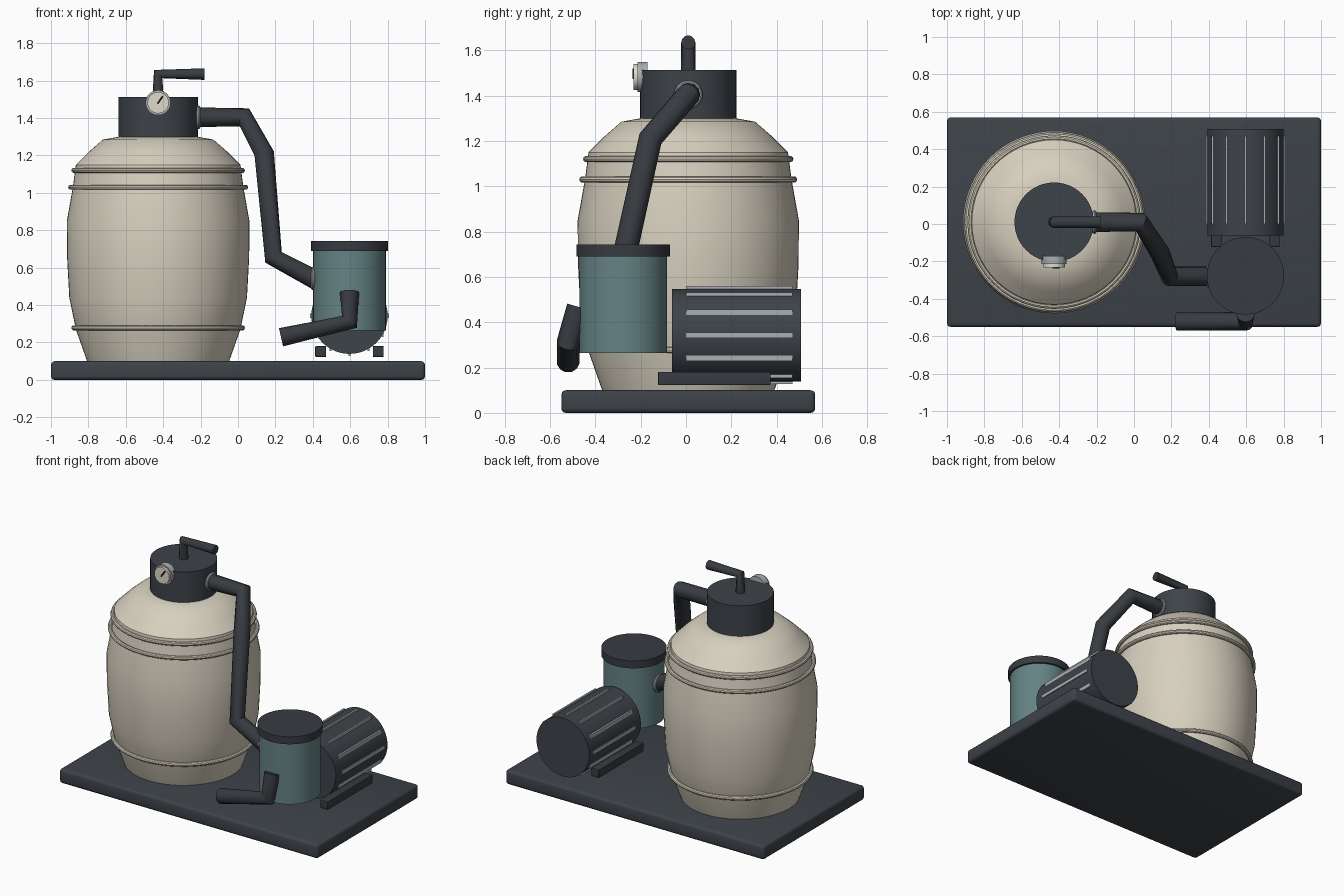
import bpy, bmesh, math
from mathutils import Matrix, Vector

if "Cube" in bpy.data.objects:
    bpy.data.objects.remove(bpy.data.objects["Cube"])


def mat(name, rgb):
    m = bpy.data.materials.new(name)
    m.diffuse_color = (*rgb, 1)
    m.use_nodes = True
    m.node_tree.nodes["Principled BSDF"].inputs["Base Color"].default_value = m.diffuse_color
    return m


CHARCOAL = mat("charcoal", (0.047, 0.056, 0.067))
BLACK = mat("black_plastic", (0.038, 0.043, 0.051))
CREAM = mat("cream", (0.68, 0.63, 0.52))
TEAL = mat("teal", (0.13, 0.225, 0.23))
STEEL = mat("steel", (0.40, 0.43, 0.45))
DIAL = mat("dial_white", (0.74, 0.70, 0.59))
NEEDLE = mat("needle_black", (0.01, 0.01, 0.012))


def finish(bm, name, m, angle=35):
    bmesh.ops.recalc_face_normals(bm, faces=bm.faces)
    me = bpy.data.meshes.new(name)
    bm.to_mesh(me)
    bm.free()
    me.materials.append(m)
    me.shade_smooth()
    me.set_sharp_from_angle(angle=math.radians(angle))
    ob = bpy.data.objects.new(name, me)
    bpy.context.collection.objects.link(ob)
    return ob


def box(name, lo, hi, m, bevel=0.0, tilt=0.0):
    lo, hi = Vector(lo), Vector(hi)
    bm = bmesh.new()
    bmesh.ops.create_cube(bm, size=1)
    bmesh.ops.scale(bm, vec=hi - lo, verts=bm.verts)
    if bevel:
        bmesh.ops.bevel(bm, geom=bm.edges[:], offset=bevel, segments=3,
                        profile=0.5, affect='EDGES')
    bmesh.ops.rotate(bm, matrix=Matrix.Rotation(tilt, 3, 'Y'), verts=bm.verts)
    bmesh.ops.translate(bm, vec=(lo + hi) / 2, verts=bm.verts)
    return finish(bm, name, m)


def lathe(name, profile, origin, m, axis='Z', steps=48, closed=False):
    """Revolve (radius, height) points about an axis through origin."""
    bm = bmesh.new()
    vs = [bm.verts.new((r, 0, h)) for r, h in profile]
    es = [bm.edges.new(p) for p in zip(vs, vs[1:])]
    if closed:
        es.append(bm.edges.new((vs[-1], vs[0])))
    bmesh.ops.spin(bm, geom=vs + es, cent=(0, 0, 0), axis=(0, 0, 1),
                   angle=math.tau, steps=steps, use_merge=False)
    bmesh.ops.remove_doubles(bm, verts=bm.verts, dist=1e-5)
    turn = {'Z': Matrix.Identity(3),
            'Y': Matrix.Rotation(-math.pi / 2, 3, 'X'),
            'X': Matrix.Rotation(math.pi / 2, 3, 'Y')}[axis]
    bmesh.ops.rotate(bm, matrix=turn, verts=bm.verts)
    bmesh.ops.translate(bm, vec=origin, verts=bm.verts)
    return finish(bm, name, m)


def cylinder(name, r, a, b, origin, m, axis='Z'):
    return lathe(name, [(0, a), (r, a), (r, b), (0, b)], origin, m, axis)


def ring(name, major, minor, origin, m, axis='Z'):
    pts = [(major + minor * math.cos(i * math.tau / 10),
            minor * math.sin(i * math.tau / 10)) for i in range(10)]
    return lathe(name, pts, origin, m, axis, closed=True)


def pipe(name, pts, r, m):
    cu = bpy.data.curves.new(name, 'CURVE')
    cu.dimensions = '3D'
    cu.bevel_depth = r
    cu.bevel_resolution = 4
    cu.use_fill_caps = True
    sp = cu.splines.new('POLY')
    sp.points.add(len(pts) - 1)
    for p, co in zip(sp.points, pts):
        p.co = (*co, 1)
    cu.materials.append(m)
    ob = bpy.data.objects.new(name, cu)
    bpy.context.collection.objects.link(ob)
    bpy.ops.object.select_all(action='DESELECT')
    ob.select_set(True)
    bpy.context.view_layer.objects.active = ob
    bpy.ops.object.convert(target='MESH')
    bpy.ops.object.shade_smooth_by_angle(angle=math.radians(35))


# Base plate
box("base_plate", (-1, -0.55, 0), (1, 0.57, 0.1), CHARCOAL, 0.02)

# Filter tank with moulded rings
TX, TY = -0.427, 0.01
lathe("tank", [(0, 0.1), (0.38, 0.1), (0.44, 0.27), (0.475, 0.44), (0.487, 0.66),
               (0.488, 0.85), (0.456, 1.03), (0.44, 1.15), (0.37, 1.22),
               (0.295, 1.285), (0.21, 1.3), (0, 1.3)], (TX, TY, 0), CREAM, steps=64)
for i, (z, r) in enumerate([(0.278, 0.45), (1.03, 0.467), (1.12, 0.45)]):
    ring(f"tank_ring_{i + 1}", r, 0.014, (TX, TY, z), CREAM)

# Valve head and handle
cylinder("valve_head", 0.212, 1.295, 1.513, (TX, TY, 0), CHARCOAL)
pipe("valve_handle", [(TX, TY, 1.5), (TX, TY, 1.635), (-0.18, TY, 1.635)], 0.031, BLACK)

# Pressure gauge
gauge = (TX, 0, 1.482)
cylinder("gauge_case", 0.067, -0.215, -0.17, gauge, STEEL, 'Y')
cylinder("gauge_dial", 0.057, -0.232, -0.2, gauge, DIAL, 'Y')
box("gauge_needle", (TX + 0.006, -0.237, 1.472), (TX + 0.016, -0.231, 1.522),
    NEEDLE, tilt=math.radians(35))

# Connecting pipe with collars
PX, PY = 0.596, -0.277
pipe("connecting_pipe", [(-0.23, TY, 1.404), (0.035, TY, 1.404), (0.14, -0.157, 1.21),
                         (0.19, -0.28, 0.655), (0.415, -0.28, 0.535)], 0.053, BLACK)
ring("head_collar", 0.052, 0.011, (-0.212, TY, 1.404), STEEL, 'X')
ring("strainer_collar", 0.052, 0.011, (0.402, -0.28, 0.542), STEEL, 'X')

# Strainer pot and lid
cylinder("strainer_pot", 0.194, 0.264, 0.695, (PX, PY, 0), TEAL)
cylinder("strainer_lid", 0.207, 0.69, 0.742, (PX, PY, 0), BLACK)

# Inlet pipe on the pot front
pipe("inlet_pipe", [(0.596, -0.475, 0.468), (0.596, -0.52, 0.31), (0.23, -0.52, 0.228)],
     0.051, BLACK)

# Motor with cooling fins and feet
MZ, MR = 0.343, 0.204
cylinder("motor", MR, -0.062, 0.508, (PX, 0, MZ), CHARCOAL, 'Y')
for i in range(12):
    a = i * math.tau / 12
    x, z = PX + MR * math.sin(a), MZ + MR * math.cos(a)
    box(f"cooling_fin_{i + 1}", (x - 0.006, 0, z - 0.012), (x + 0.006, 0.47, z + 0.012), STEEL)
for side, name in ((-1, "left"), (1, "right")):
    x = PX + side * 0.154
    box(f"motor_foot_{name}", (x - 0.029, -0.123, 0.123), (x + 0.029, 0.373, 0.181), BLACK, 0.004)
